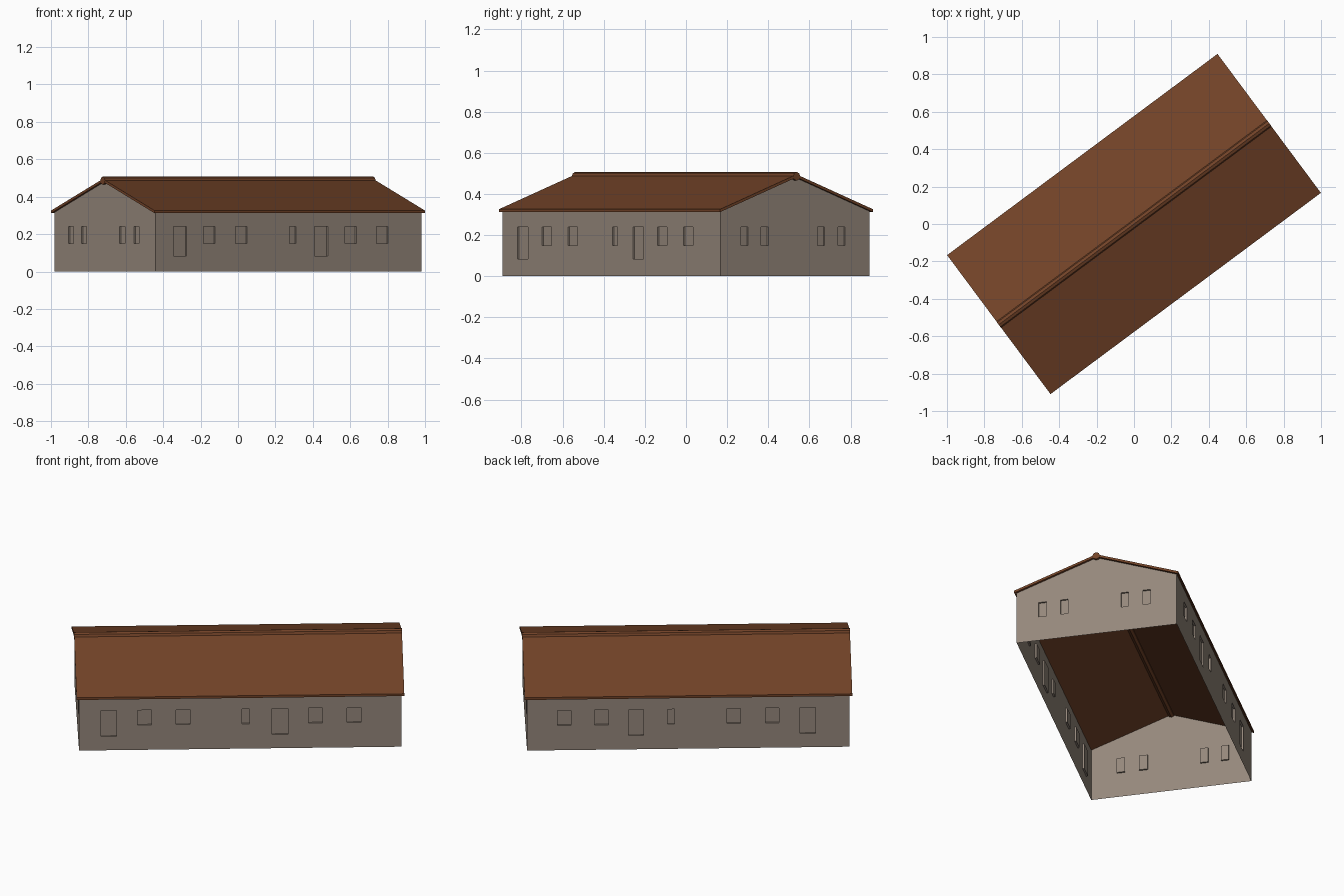
import bpy, bmesh, math
from mathutils import Matrix, Vector

if "Cube" in bpy.data.objects:
    bpy.data.objects.remove(bpy.data.objects["Cube"])

TURN = math.atan2(1.075, 1.445)      # the house sits diagonally on the grid
L, W = 0.887, 0.452                  # wall half length, half width
RL, RW = 0.901, 0.463                # roof half length, half width
EAVE, APEX = 0.316, 0.482            # wall heights
DEPTH = 0.01                         # recess of doors and windows


def material(name, rgb):
    m = bpy.data.materials.new(name)
    m.diffuse_color = (*rgb, 1)
    m.use_nodes = True
    m.node_tree.nodes["Principled BSDF"].inputs["Base Color"].default_value = m.diffuse_color
    return m


wall_mat = material("taupe wall", (0.30, 0.245, 0.20))
roof_mat = material("brown roof", (0.17, 0.056, 0.021))


def finish(name, bm, mat):
    bmesh.ops.remove_doubles(bm, verts=bm.verts, dist=1e-5)
    me = bpy.data.meshes.new(name)
    bm.to_mesh(me)
    bm.free()
    me.materials.append(mat)
    ob = bpy.data.objects.new(name, me)
    ob.rotation_euler.z = TURN
    bpy.context.collection.objects.link(ob)
    return ob


def make_wall(name, half, dist, quarter, windows, doors, gable=False):
    """Wall sheet with recessed openings; 'along' runs left to right from outside."""
    rot = Matrix.Rotation(quarter * math.pi / 2, 3, 'Z')
    bm = bmesh.new()

    def face(*pts):
        bm.faces.new([bm.verts.new(rot @ Vector((a, -dist + d, z))) for a, d, z in pts])

    holes = [(a, b, 0.15, 0.24) for a, b in windows] + [(a, b, 0.083, 0.24) for a, b in doors]
    xs = sorted({-half, half} | {x for h in holes for x in h[:2]})
    zs = [0, 0.083, 0.15, 0.24, EAVE]
    for x0, x1 in zip(xs, xs[1:]):
        for z0, z1 in zip(zs, zs[1:]):
            cx, cz = (x0 + x1) / 2, (z0 + z1) / 2
            if not any(h[0] < cx < h[1] and h[2] < cz < h[3] for h in holes):
                face((x0, 0, z0), (x1, 0, z0), (x1, 0, z1), (x0, 0, z1))
    # recessed panels with their reveals
    for a, b, z0, z1 in holes:
        c = [(a, z0), (b, z0), (b, z1), (a, z1)]
        face(*[(x, DEPTH, z) for x, z in c])
        for (xa, za), (xb, zb) in zip(c, c[1:] + c[:1]):
            face((xa, 0, za), (xb, 0, zb), (xb, DEPTH, zb), (xa, DEPTH, za))
    if gable:
        face((-half, 0, EAVE), (half, 0, EAVE), (0, 0, APEX))
    finish(name, bm, wall_mat)


# walls
make_wall("front_long_wall", L, W, 0,
          [(-.565, -.488), (-.353, -.276), (.008, .05), (.376, .452), (.587, .663)],
          [(-.767, -.68), (.175, .262)])
make_wall("back_long_wall", L, W, 2,
          [(-.72, -.645), (-.517, -.44), (-.115, -.075), (.212, .288), (.423, .498)],
          [(-.33, -.247), (.614, .70)])
make_wall("right_gable_wall", W, L, 1,
          [(-.328, -.284), (-.205, -.161), (.137, .18), (.26, .304)], [], True)
make_wall("left_gable_wall", W, L, 3,
          [(-.327, -.283), (-.21, -.166), (.132, .18), (.26, .306)], [], True)


def extrude_along(name, profile, half):
    """Extrude a (y, z) profile along the house."""
    bm = bmesh.new()
    f = bm.faces.new([bm.verts.new((-half, y, z)) for y, z in profile])
    r = bmesh.ops.extrude_face_region(bm, geom=[f])
    verts = [v for v in r["geom"] if isinstance(v, bmesh.types.BMVert)]
    bmesh.ops.translate(bm, verts=verts, vec=(2 * half, 0, 0))
    bmesh.ops.recalc_face_normals(bm, faces=bm.faces)
    return finish(name, bm, roof_mat)


# gabled roof slab
extrude_along("roof", [(-RW, 0.312), (-RW, 0.326), (0, 0.495), (RW, 0.326),
                       (RW, 0.312), (0, 0.481)], RL)
# rounded ridge cap
r = 0.021
extrude_along("ridge_cap", [(r * math.cos(k * math.pi / 4), 0.486 + r * math.sin(k * math.pi / 4))
                            for k in range(8)], RL + 0.001)
